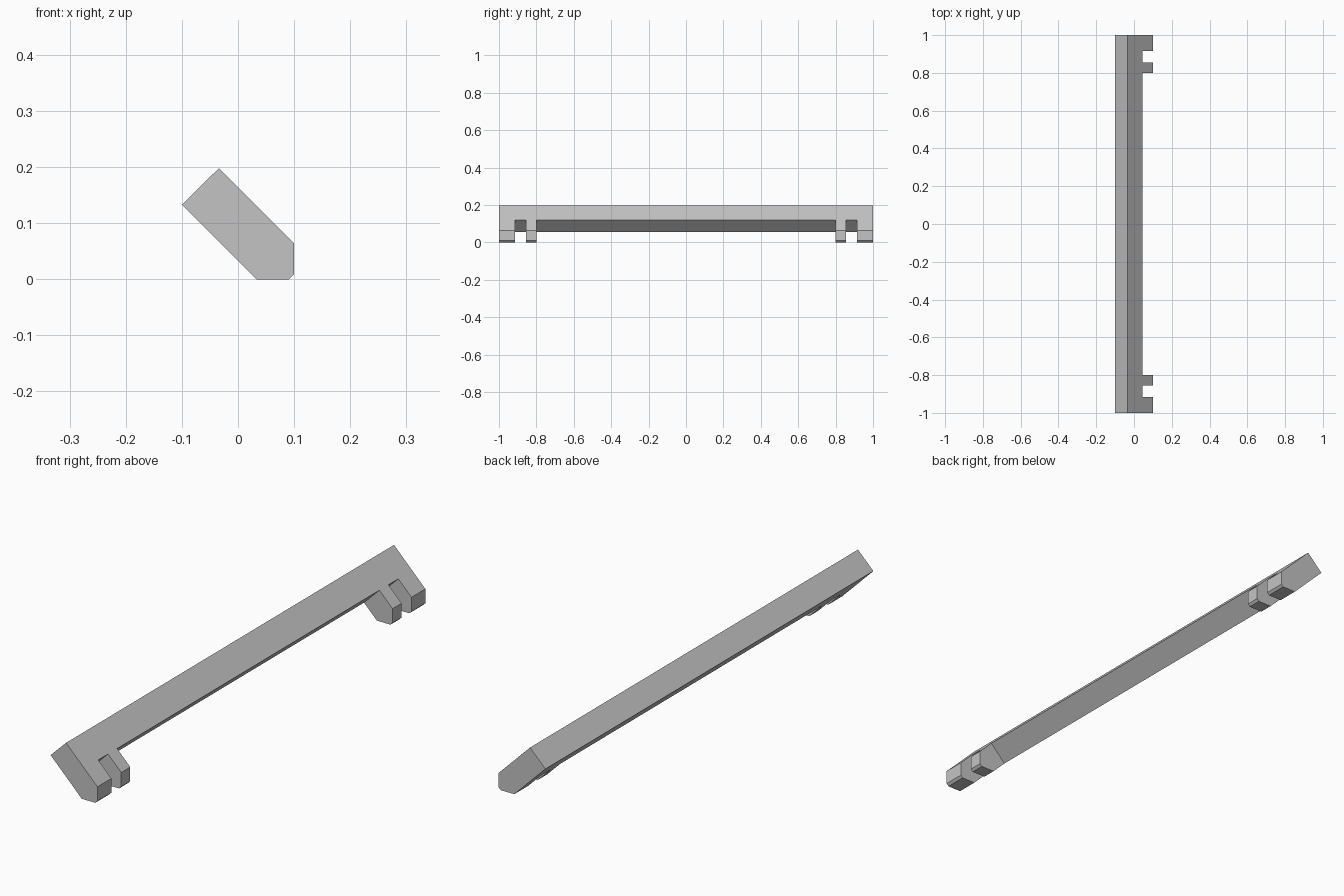
import bpy
import bmesh

old = bpy.data.objects.get("Cube")
if old:
    bpy.data.objects.remove(old, do_unlink=True)

grey = bpy.data.materials.new("plain grey")
grey.use_nodes = True
colour = (0.55, 0.55, 0.55, 1)
grey.diffuse_color = colour
grey.node_tree.nodes["Principled BSDF"].inputs["Base Color"].default_value = colour


def prism(name, profile, y0, y1):
    """Extrude an (x, z) profile from y0 to y1."""
    bm = bmesh.new()
    face = bm.faces.new([bm.verts.new((x, y0, z)) for x, z in profile])
    new = bmesh.ops.extrude_face_region(bm, geom=[face])["geom"]
    verts = [g for g in new if isinstance(g, bmesh.types.BMVert)]
    bmesh.ops.translate(bm, verts=verts, vec=(0, y1 - y0, 0))
    bmesh.ops.recalc_face_normals(bm, faces=bm.faces)
    mesh = bpy.data.meshes.new(name)
    bm.to_mesh(mesh)
    bm.free()
    mesh.materials.append(grey)
    obj = bpy.data.objects.new(name, mesh)
    bpy.context.collection.objects.link(obj)
    return obj


# Slanted bar, full length, with the blunted lower edge
bar = prism("notched_bar", [(-0.1, 0.133), (-0.034, 0.198), (0.1, 0.064),
                            (0.1, 0.009), (0.091, 0), (0.033, 0)], -1, 1)

# Long middle recess and a slot near each end, leaving two teeth per end
cut_profile = [(-0.122, -0.045), (0.144, 0.22), (0.344, 0.02), (0.078, -0.245)]
for start, end in [(-0.8, 0.8), (-0.915, -0.855), (0.855, 0.915)]:
    cutter = prism("slot_cutter", cut_profile, start, end)
    cutter.hide_render = True
    mod = bar.modifiers.new("slot", "BOOLEAN")
    mod.operation = "DIFFERENCE"
    mod.solver = "EXACT"
    mod.object = cutter
    bpy.context.view_layer.objects.active = bar
    bpy.ops.object.modifier_apply(modifier=mod.name)
    bpy.data.objects.remove(cutter, do_unlink=True)
